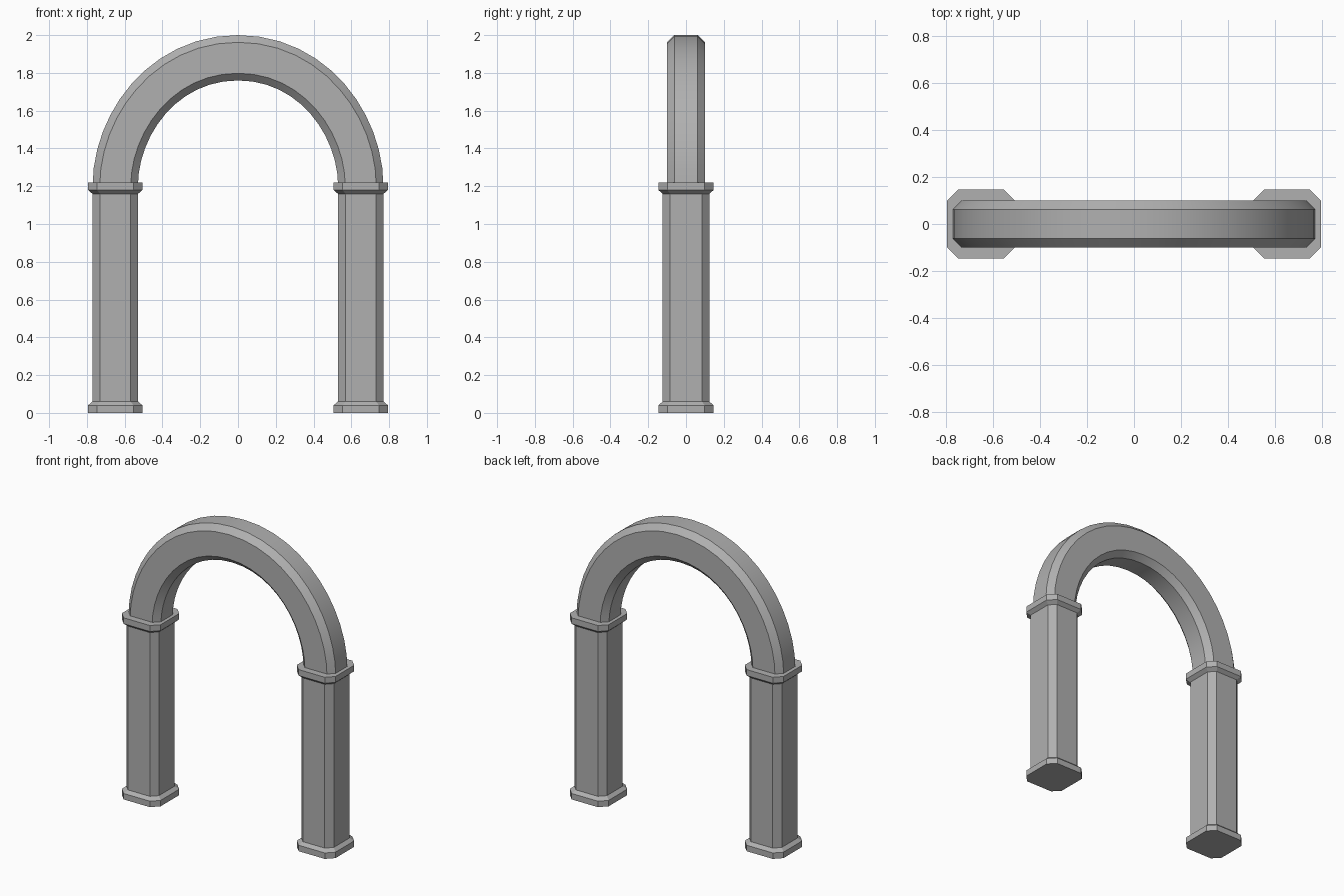
import bpy, bmesh
from mathutils import Vector

if "Cube" in bpy.data.objects:
    bpy.data.objects.remove(bpy.data.objects["Cube"])

stone = bpy.data.materials.new("stone")
stone.diffuse_color = (0.435, 0.435, 0.435, 1)
stone.use_nodes = True
stone.node_tree.nodes["Principled BSDF"].inputs["Base Color"].default_value = stone.diffuse_color


def octagon(hx, hy, c):
    """Rectangle outline with chamfered corners."""
    return [(hx, -hy + c), (hx, hy - c), (hx - c, hy), (-hx + c, hy),
            (-hx, hy - c), (-hx, -hy + c), (-hx + c, -hy), (hx - c, -hy)]


def loft(name, rings):
    """Skin a list of point rings and close both ends."""
    bm = bmesh.new()
    loops = [[bm.verts.new(p) for p in ring] for ring in rings]
    for a, b in zip(loops, loops[1:]):
        n = len(a)
        for i in range(n):
            bm.faces.new((a[i], a[(i + 1) % n], b[(i + 1) % n], b[i]))
    bm.faces.new(loops[0])
    bm.faces.new(loops[-1])
    bmesh.ops.recalc_face_normals(bm, faces=bm.faces)
    mesh = bpy.data.meshes.new(name)
    bm.to_mesh(mesh)
    bm.free()
    mesh.materials.append(stone)
    obj = bpy.data.objects.new(name, mesh)
    bpy.context.collection.objects.link(obj)
    return obj


SHAFT = (0.121, 0.124, 0.04)
WIDE = (0.144, 0.146, 0.047)

# Two pillars, each with base moulding, shaft and capital in one profile
for side, x in (("left", -0.65), ("right", 0.65)):
    levels = [(0, WIDE), (0.04, WIDE), (0.06, SHAFT),
              (1.16, SHAFT), (1.18, WIDE), (1.22, WIDE)]
    loft(side + "_pillar",
         [[(x + px, py, z) for px, py in octagon(*size)] for z, size in levels])

# Arch: chamfered section swept along two mirrored bezier quarters
R, H, Z0, N = 0.65, 0.68, 1.2, 12
p = [Vector(v) for v in ((R, 0), (R, H * 0.48), (R * 0.61, H), (0, H))]
path = []
for i in range(N + 1):
    t = i / N
    s = 1 - t
    pos = p[0]*s**3 + p[1]*3*s*s*t + p[2]*3*s*t*t + p[3]*t**3
    tan = ((p[1]-p[0])*s*s + (p[2]-p[1])*2*s*t + (p[3]-p[2])*t*t).normalized()
    path.append((pos, Vector((tan.y, -tan.x))))
path += [(Vector((-a.x, a.y)), Vector((-n.x, n.y))) for a, n in reversed(path[:-1])]
section = octagon(0.12, 0.1, 0.038)
arch = loft("arch", [[(a.x + n.x * u, v, Z0 + a.y + n.y * u) for u, v in section]
                     for a, n in path])
bpy.context.view_layer.objects.active = arch
arch.select_set(True)
bpy.ops.object.shade_smooth_by_angle(angle=0.52)
